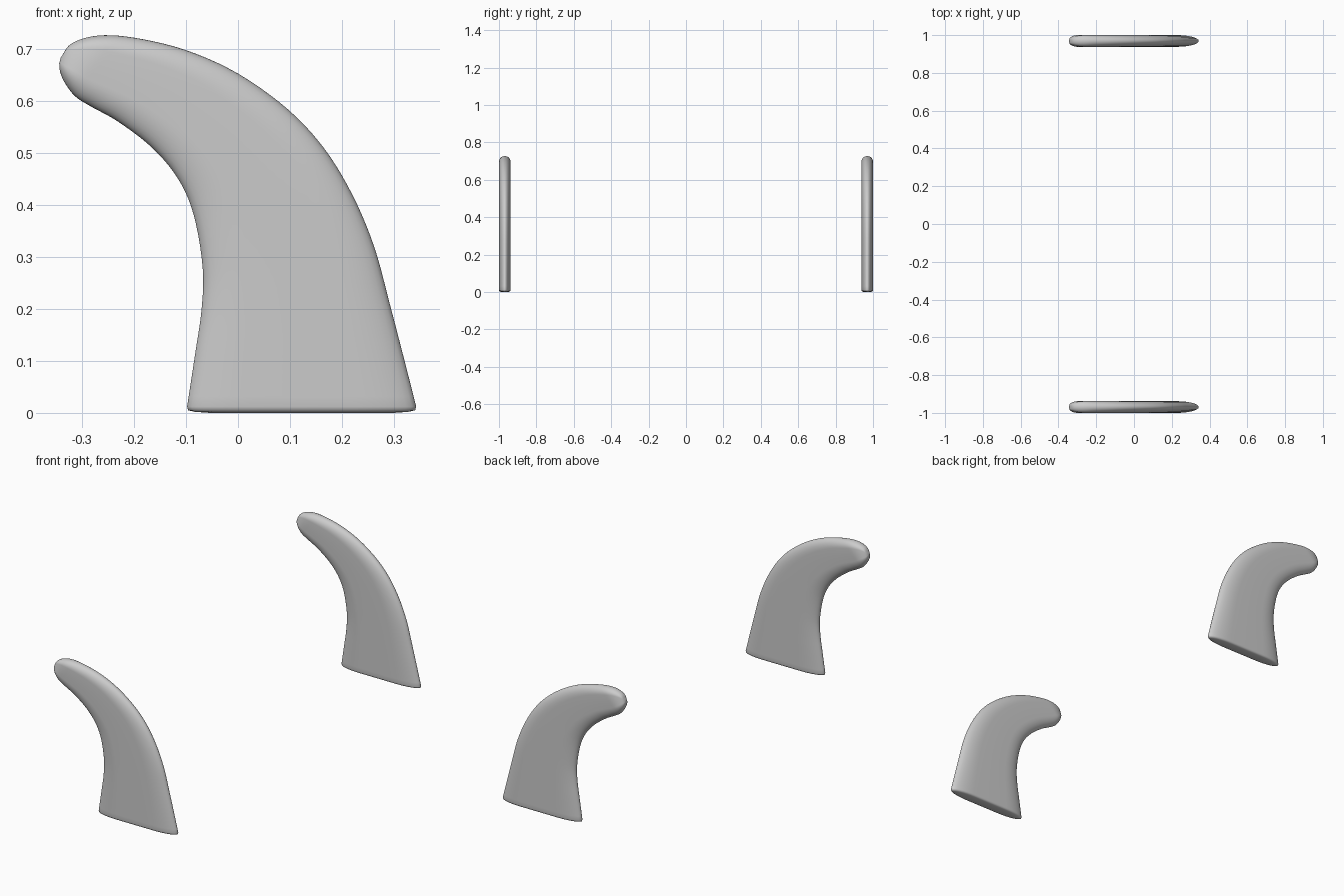
import bpy, bmesh, math
from mathutils import Vector

if "Cube" in bpy.data.objects:
    bpy.data.objects.remove(bpy.data.objects["Cube"])

HALF = 0.031          # half thickness
CENTRE_Y = 0.969      # distance of each panel from the middle

# Matching points (x, z) on the inner and outer edge, from base to tip
INNER = [(-.098, .012), (-.083, .11), (-.070, .20), (-.068, .28), (-.085, .38),
         (-.115, .45), (-.165, .51), (-.23, .56), (-.28, .588), (-.312, .608),
         (-.332, .633), (-.342, .655), (-.344, .672)]
OUTER = [(.343, .012), (.318, .11), (.292, .21), (.262, .32), (.22, .42),
         (.165, .51), (.095, .585), (0, .653), (-.10, .698), (-.20, .722),
         (-.27, .726), (-.32, .711), (-.341, .684)]
TIP = Vector((-.344, .678))


def smooth_path(points, steps=5):
    """Catmull-Rom curve through the points."""
    p = [Vector(q) for q in points]
    p = [2 * p[0] - p[1]] + p + [2 * p[-1] - p[-2]]
    out = []
    for i in range(1, len(p) - 2):
        a, b, c, d = p[i - 1:i + 3]
        for k in range(steps):
            t = k / steps
            out.append(0.5 * (2 * b + (c - a) * t + (2 * a - 5 * b + 4 * c - d) * t ** 2
                              + (3 * b - a - 3 * c + d) * t ** 3))
    out.append(p[-2])
    return out


def section(left, right, depth, n=8):
    """Flat slab section with elliptical rims, as a closed loop of points."""
    chord = right - left
    half = []
    for i in range(n + 1):
        a = math.pi / 2 * i / n
        half.append((0.27 * (1 - math.cos(a)), depth * math.sin(a)))
    front = half + [(0.5, depth)] + [(1 - s, y) for s, y in reversed(half)]
    loop = front + [(s, -y) for s, y in reversed(front[1:-1])]
    return [Vector((left.x + chord.x * s, y, left.y + chord.y * s)) for s, y in loop]


def build_panel(name, y):
    bm = bmesh.new()
    sections = []
    for l, r in zip(smooth_path(INNER), smooth_path(OUTER)):
        near = min((((l + r) / 2 - TIP).length) / 0.07, 1)
        sections.append(section(l, r, HALF * math.sqrt(1 - (1 - near) ** 2)))

    # Softly rounded foot below the first section
    base = sections[0]
    mid = sum(base, Vector()) / len(base)
    for sx, sy, z in ((.99, .95, .005), (.93, .78, .002), (.8, .55, 0)):
        sections.insert(0, [Vector((mid.x + (v.x - mid.x) * sx, v.y * sy, z)) for v in base])

    # Skin the sections and close both ends
    rings = [[bm.verts.new(v) for v in s] for s in sections]
    for a, b in zip(rings, rings[1:]):
        for i in range(len(a)):
            j = (i + 1) % len(a)
            bm.faces.new((a[i], a[j], b[j], b[i]))
    bm.faces.new(rings[0])
    bm.faces.new(rings[-1])
    bmesh.ops.recalc_face_normals(bm, faces=bm.faces)

    mesh = bpy.data.meshes.new(name)
    bm.to_mesh(mesh)
    bm.free()
    obj = bpy.data.objects.new(name, mesh)
    obj.location.y = y
    bpy.context.collection.objects.link(obj)
    bpy.context.view_layer.objects.active = obj
    obj.select_set(True)
    bpy.ops.object.shade_smooth_by_angle(angle=math.radians(60))
    obj.select_set(False)


# Two matching curved side panels
build_panel("front_side_panel", -CENTRE_Y)
build_panel("back_side_panel", CENTRE_Y)
